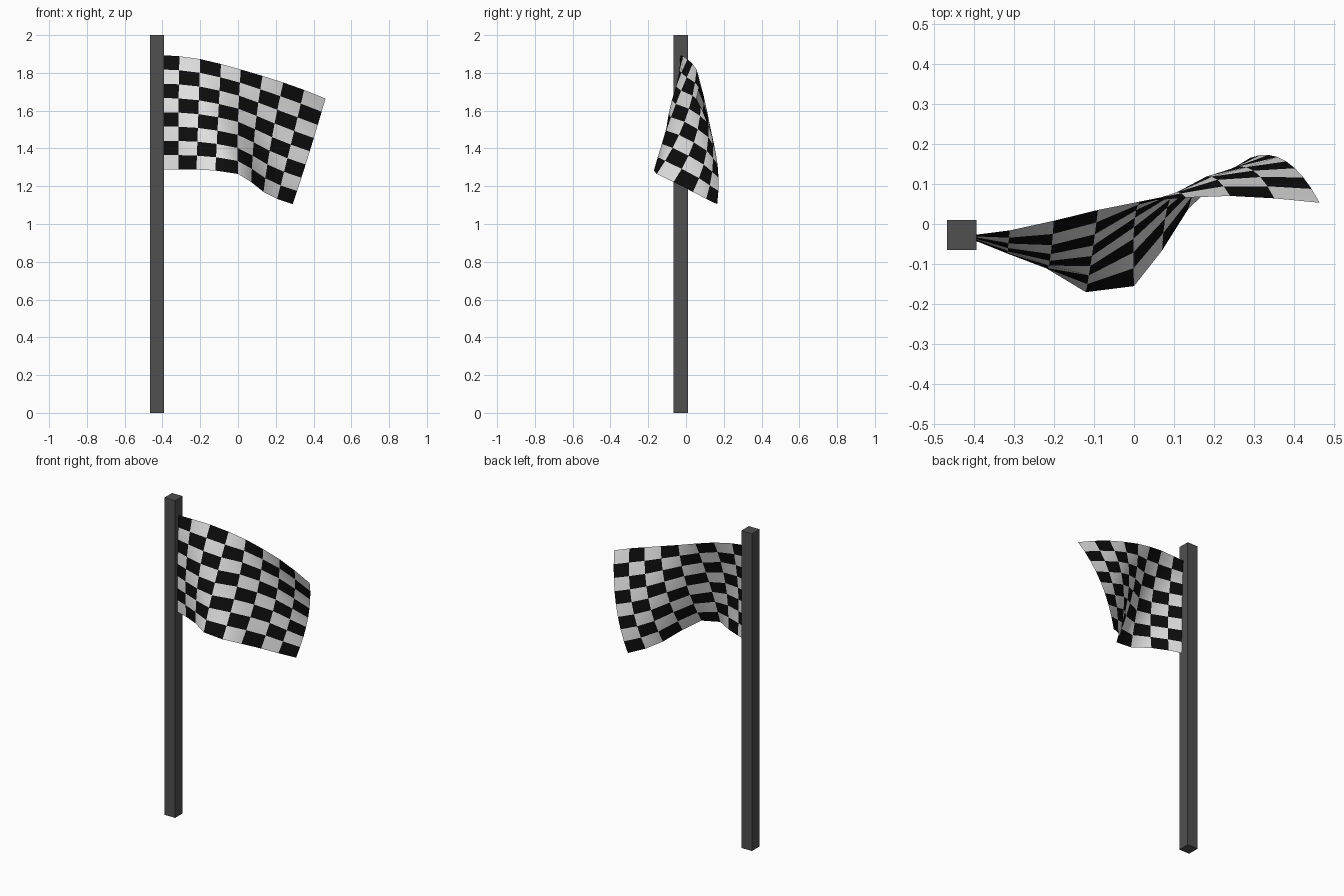
import bpy

if "Cube" in bpy.data.objects:
    bpy.data.objects.remove(bpy.data.objects["Cube"])


def material(name, r, g, b):
    m = bpy.data.materials.new(name)
    m.diffuse_color = (r, g, b, 1)
    m.use_nodes = True
    m.node_tree.nodes["Principled BSDF"].inputs["Base Color"].default_value = m.diffuse_color
    return m


white = material("cloth white", 0.8, 0.8, 0.8)
black = material("cloth black", 0.004, 0.004, 0.004)
grey = material("pole grey", 0.08, 0.08, 0.08)

# Square pole
bpy.ops.mesh.primitive_cube_add(size=1, location=(-0.43, -0.0275, 1))
pole = bpy.context.object
pole.name = "pole"
pole.scale = (0.074, 0.075, 2)
bpy.ops.object.transform_apply(location=False, rotation=False, scale=True)
pole.data.materials.append(grey)

# Flag guide lines at the check columns: top edge, middle, bottom edge
top = [(-0.42, -0.03, 1.895), (-0.31, -0.016, 1.888), (-0.20, 0.008, 1.873),
       (-0.09, 0.035, 1.847), (0.015, 0.056, 1.818), (0.13, 0.066, 1.784),
       (0.24, 0.070, 1.749), (0.35, 0.064, 1.71), (0.463, 0.053, 1.664)]
middle = [(-0.42, -0.03, 1.592), (-0.315, -0.068, 1.59), (-0.21, -0.092, 1.582),
          (-0.105, -0.08, 1.565), (0.0, -0.008, 1.541), (0.09, 0.062, 1.502),
          (0.18, 0.118, 1.46), (0.28, 0.142, 1.42), (0.38, 0.156, 1.385)]
bottom = [(-0.42, -0.035, 1.29), (-0.315, -0.066, 1.289), (-0.22, -0.107, 1.288),
          (-0.12, -0.17, 1.283), (0.0, -0.155, 1.265), (0.07, -0.066, 1.222),
          (0.135, 0.037, 1.17), (0.207, 0.107, 1.133), (0.29, 0.165, 1.105)]

# Flag sheet: 8 x 8 checks, curved through the three guide lines
N = 8
verts = []
for row in range(N + 1):
    v = row / N
    a, b, c = (1 - v) * (1 - 2 * v), 4 * v * (1 - v), v * (2 * v - 1)
    for t, m, l in zip(top, middle, bottom):
        verts.append([a * t[k] + b * m[k] + c * l[k] for k in range(3)])

faces = []
for row in range(N):
    for col in range(N):
        i = row * (N + 1) + col
        faces.append((i, i + N + 1, i + N + 2, i + 1))

mesh = bpy.data.meshes.new("flag")
mesh.from_pydata(verts, [], faces)
mesh.materials.append(black)
mesh.materials.append(white)
for p in mesh.polygons:
    p.material_index = (p.index // N + p.index % N) % 2
    p.use_smooth = True
flag = bpy.data.objects.new("flag", mesh)
bpy.context.collection.objects.link(flag)
